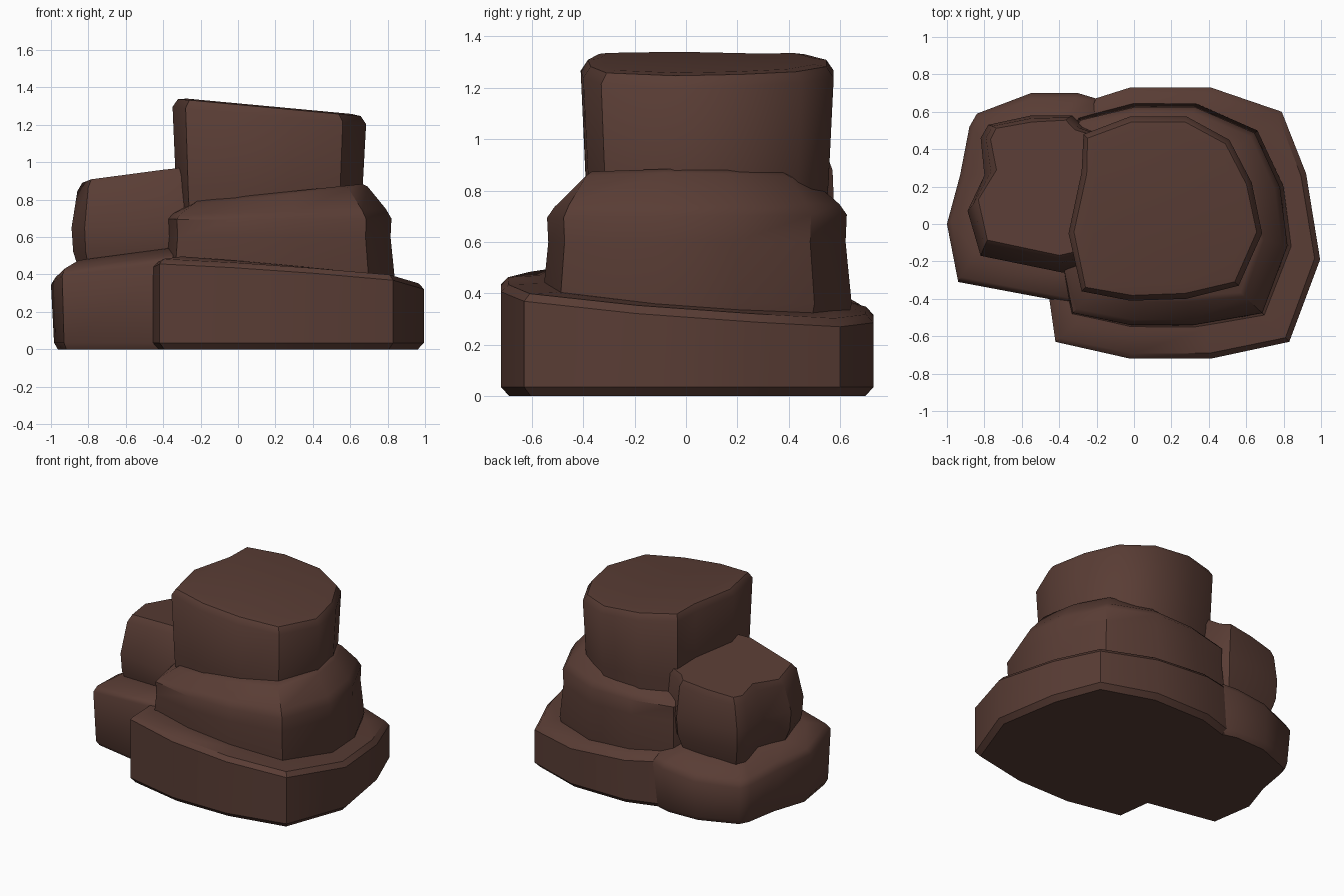
import bpy, bmesh, math
from mathutils import Vector

if "Cube" in bpy.data.objects:
    bpy.data.objects.remove(bpy.data.objects["Cube"])

brown = bpy.data.materials.new("dark brown rock")
brown.diffuse_color = (0.10, 0.046, 0.035, 1)
brown.use_nodes = True
brown.node_tree.nodes["Principled BSDF"].inputs["Base Color"].default_value = brown.diffuse_color


def boulder(name, outline, rings):
    """Loft an outline through rings of (inset, z, slope_x, slope_y, shift_y)."""
    pts = [Vector(p) for p in outline]
    mid = sum(pts, Vector((0, 0))) / len(pts)
    bm = bmesh.new()
    layers = []
    for inset, z, sx, sy, dy in rings:
        layer = []
        for p in pts:
            q = p + (mid - p).normalized() * inset
            q.y += dy
            layer.append(bm.verts.new((q.x, q.y, max(0, z + sx * q.x + sy * q.y))))
        layers.append(layer)
    n = len(pts)
    for low, high in zip(layers, layers[1:]):
        for i in range(n):
            j = (i + 1) % n
            bm.faces.new((low[i], low[j], high[j], high[i]))
    bm.faces.new(layers[0][::-1])
    bm.faces.new(layers[-1])
    bmesh.ops.recalc_face_normals(bm, faces=bm.faces)
    me = bpy.data.meshes.new(name)
    bm.to_mesh(me)
    bm.free()
    me.materials.append(brown)
    ob = bpy.data.objects.new(name, me)
    bpy.context.collection.objects.link(ob)
    bpy.ops.object.select_all(action='DESELECT')
    ob.select_set(True)
    bpy.context.view_layer.objects.active = ob
    bpy.ops.object.shade_smooth_by_angle(angle=math.radians(40))


# wide base slab
boulder("base_rock",
        [(-.47, -.28), (-.42, -.63), (-.02, -.72), (.41, -.72), (.83, -.63),
         (.995, -.19), (.92, .27), (.79, .60), (.41, .73), (-.02, .73), (-.40, .61)],
        [(.035, 0, 0, 0, 0), (0, .035, 0, 0, 0), (0, .375, -.07, -.083, 0),
         (.03, .405, -.07, -.083, 0), (.16, .425, -.09, -.085, 0)])

# lower slab on the left
boulder("left_base_rock",
        [(-.94, -.31), (-.30, -.43), (-.10, .10), (-.20, .67), (-.30, .70),
         (-.55, .70), (-.84, .59), (-.88, .52), (-.93, .26), (-1.0, .0)],
        [(.045, 0, 0, 0, 0), (.02, .035, 0, 0, 0), (0, .445, .10, -.14, 0),
         (.03, .485, .10, -.14, 0), (.18, .54, .10, -.14, 0)])

# middle block with a wide sloping shoulder
boulder("middle_rock",
        [(-.39, -.26), (-.34, -.49), (-.02, -.56), (.32, -.56), (.70, -.49),
         (.84, -.12), (.80, .20), (.66, .50), (.33, .645), (0, .645),
         (-.30, .57), (-.40, .38), (-.37, .05)],
        [(.03, .25, 0, 0, 0), (0, .36, 0, 0, 0), (.025, .60, 0, 0, 0),
         (.02, .70, 0, .01, 0), (.05, .735, .02, .01, 0),
         (.15, .80, .10, 0, 0), (.18, .815, .104, 0, 0)])

# upper left boulder, leaning back
boulder("left_upper_rock",
        [(-.82, -.17), (-.38, -.26), (-.15, -.20), (-.10, .45), (-.27, .52),
         (-.33, .58), (-.55, .58), (-.78, .53), (-.82, .46), (-.80, .26), (-.89, .07)],
        [(.07, .36, 0, 0, 0), (.01, .52, 0, 0, 0), (0, .65, 0, 0, 0),
         (.035, .955, .12, -.06, .02), (.065, .998, .12, -.06, .03)])

# tall top block with a slanted cap
boulder("top_rock",
        [(-.35, -.05), (-.28, -.36), (-.02, -.41), (.28, -.40), (.56, -.33),
         (.685, -.05), (.63, .22), (.51, .45), (.28, .575), (-.02, .575),
         (-.27, .48), (-.28, .28)],
        [(.03, .70, 0, 0, 0), (.02, .85, 0, 0, 0), (0, 1.265, -.09, 0, 0),
         (.03, 1.308, -.093, 0, 0), (.08, 1.315, -.093, 0, 0)])
